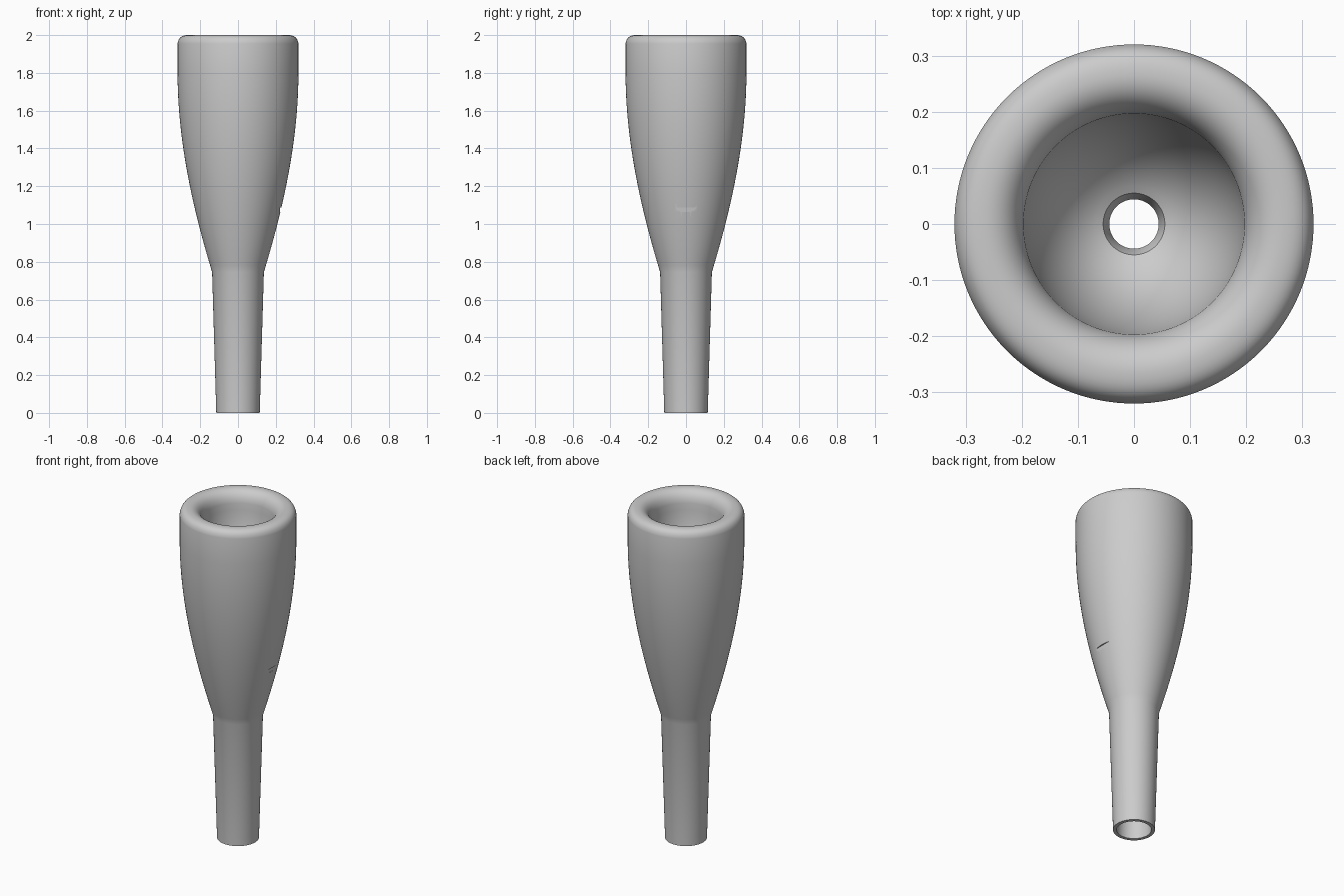
import bpy
import bmesh
import math
from mathutils import Vector
from mathutils.geometry import interpolate_bezier

cube = bpy.data.objects.get("Cube")
if cube:
    bpy.data.objects.remove(cube, do_unlink=True)

SEGMENTS = 128

metal = bpy.data.materials.new("light grey metal")
metal.use_nodes = True
GREY = (0.6, 0.6, 0.6, 1.0)
metal.diffuse_color = GREY
metal.node_tree.nodes["Principled BSDF"].inputs["Base Color"].default_value = GREY


def curve(p0, h0, h1, p1, steps):
    """Points (radius, height) along one Bezier span."""
    pts = [Vector((r, 0, z)) for r, z in (p0, h0, h1, p1)]
    return [(p.x, p.z) for p in interpolate_bezier(*pts, steps)]


def lathe(name, profile):
    """Revolve a closed (radius, height) outline around z."""
    bm = bmesh.new()
    rings = []
    for r, z in profile:
        rings.append([bm.verts.new((r * math.cos(a), r * math.sin(a), z))
                      for a in (math.tau * i / SEGMENTS for i in range(SEGMENTS))])
    for k, low in enumerate(rings):
        high = rings[(k + 1) % len(rings)]
        for i in range(SEGMENTS):
            j = (i + 1) % SEGMENTS
            bm.faces.new((low[i], low[j], high[j], high[i]))
    bmesh.ops.recalc_face_normals(bm, faces=bm.faces)
    mesh = bpy.data.meshes.new(name)
    bm.to_mesh(mesh)
    bm.free()
    mesh.materials.append(metal)
    obj = bpy.data.objects.new(name, mesh)
    bpy.context.collection.objects.link(obj)
    return obj


# Outline: shank, flared body, rounded rim, cup, throat and backbore
profile = [(0.115, 0), (0.137, 0.745)]
profile += curve((0.137, 0.745), (0.22, 1.02), (0.32, 1.4), (0.32, 1.8), 24)[1:]
profile += curve((0.32, 1.955), (0.315, 1.985), (0.3, 2), (0.265, 2), 10)
profile += curve((0.265, 2), (0.235, 2), (0.205, 1.98), (0.197, 1.93), 12)[1:]
profile += curve((0.197, 1.93), (0.19, 1.72), (0.12, 1.63), (0.055, 1.6), 16)[1:]
profile += [(0.044, 1.57), (0.044, 1.46), (0.095, 0)]
body = lathe("mouthpiece_body", profile)

# Shallow flat notch on the left side
bpy.ops.mesh.primitive_cube_add(size=1, location=(0.273, 0, 1.076))
cutter = bpy.context.object
cutter.name = "notch_cutter"
cutter.scale = (0.1, 0.2, 0.024)
cutter.data.materials.append(metal)
cutter.hide_render = True

notch = body.modifiers.new("notch", 'BOOLEAN')
notch.operation = 'DIFFERENCE'
notch.solver = 'EXACT'
notch.object = cutter

bpy.ops.object.select_all(action='DESELECT')
body.select_set(True)
bpy.context.view_layer.objects.active = body
bpy.ops.object.modifier_apply(modifier=notch.name)
bpy.data.objects.remove(cutter, do_unlink=True)
bpy.ops.object.shade_smooth_by_angle(angle=math.radians(30))
